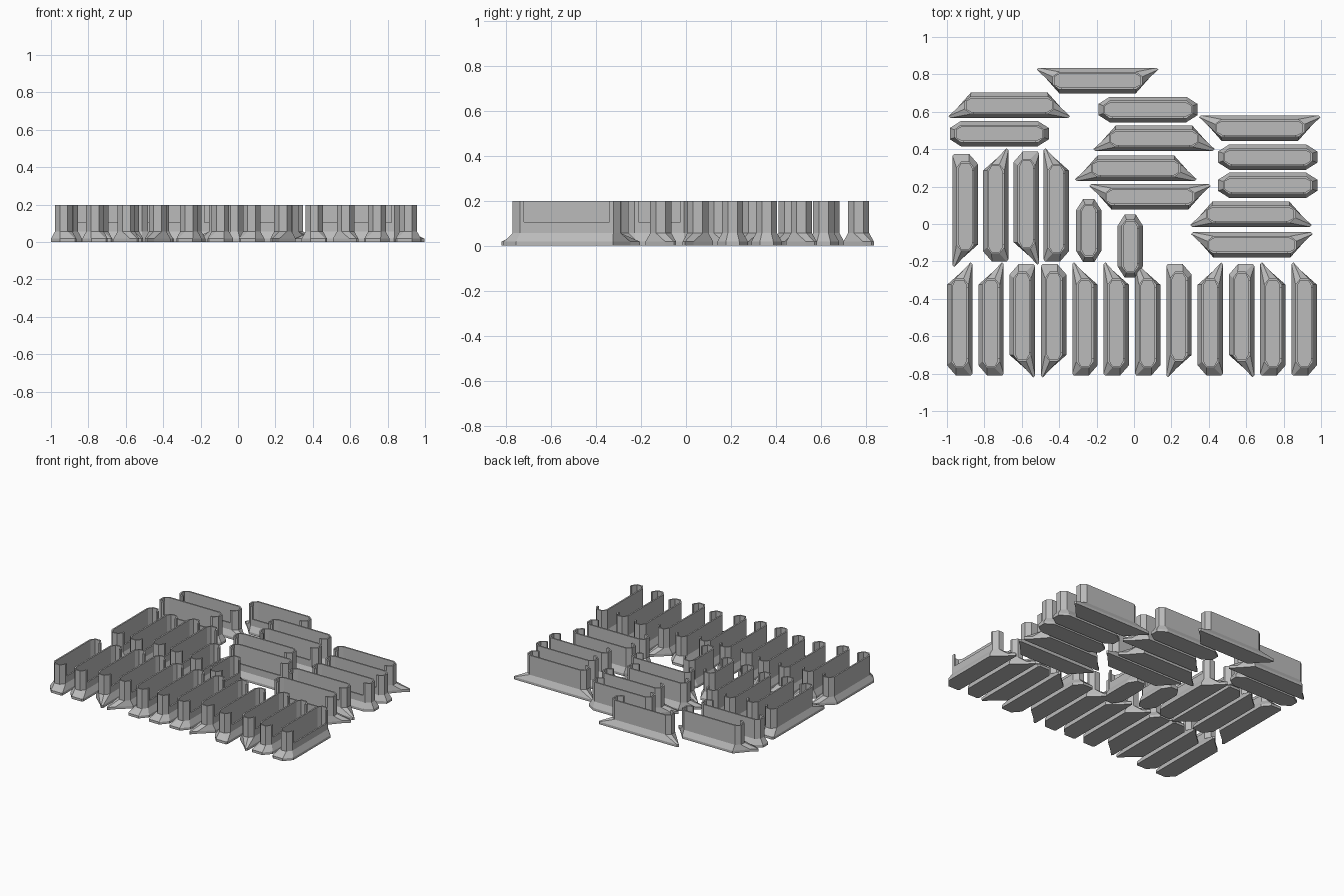
import bpy, bmesh, math

cube = bpy.data.objects.get("Cube")
if cube:
    bpy.data.objects.remove(cube, do_unlink=True)

grey = bpy.data.materials.new("plain_grey")
grey.use_nodes = True
grey.diffuse_color = (0.5, 0.5, 0.5, 1)
grey.node_tree.nodes["Principled BSDF"].inputs["Base Color"].default_value = (0.5, 0.5, 0.5, 1)

TOP, LOW, FLOOR = 0.198, 0.105, 0.03
FOOT = 0.068      # half width of the foot
NOTCH = 0.19      # half length of the lowered long wall

# Foot outlines at one end as (y, x), from the blunt side to the pointed side
ENDS = {
    "hex": [(-FOOT, 0.205), (-0.03, 0.265), (0.03, 0.265), (FOOT, 0.205)],
    "long": [(-FOOT, 0.205), (0.02, 0.283), (0.058, 0.325), (FOOT, 0.315)],
    "short": [(-FOOT, 0.225), (-0.02, 0.28), (0.06, 0.28), (FOOT, 0.27)],
}


def foot_end(kind, side):
    pts = ENDS[kind]
    return pts if side > 0 else [(-y, x) for y, x in reversed(pts)]


def wall_end(inset):
    w, t = 0.047 - inset, 0.24 - inset
    return [(-w, 0.207 - inset * 0.5), (-0.021, t), (0.021, t), (w, 0.207 - inset * 0.5)]


def outline(right, left, shrink):
    """Closed loop: right end, left end, then the notch points on the low side."""
    loop = [(x - shrink, y) for y, x in right]
    loop += [(shrink - x, y) for y, x in reversed(left)]
    n, y = NOTCH - shrink, right[0][0]
    return loop + [(-n, y), (-n, y), (n, y), (n, y)]


def tray_mesh(plus, minus, side, shrink):
    bm = bmesh.new()
    foot = outline(foot_end(plus, side), foot_end(minus, side), shrink)
    outer = outline(wall_end(0), wall_end(0), shrink)
    inner = outline(wall_end(0.011), wall_end(0.011), shrink)
    # The two middle notch points sit at the lower rim
    rim = [TOP] * 9 + [LOW] * 2 + [TOP]

    def ring(pts, z):
        heights = z if isinstance(z, list) else [z] * len(pts)
        return [bm.verts.new((x, y, h)) for (x, y), h in zip(pts, heights)]

    rings = [ring(foot, 0), ring(foot, 0.018), ring(outer, 0.056),
             ring(outer, rim), ring(inner, rim), ring(inner, FLOOR)]
    bm.faces.new(list(reversed(rings[0])))
    bm.faces.new(rings[-1])
    for a, b in zip(rings, rings[1:]):
        for i in range(len(a)):
            j = (i + 1) % len(a)
            bm.faces.new((a[i], a[j], b[j], b[i]))
    bmesh.ops.remove_doubles(bm, verts=bm.verts, dist=0.0001)
    slivers = [f for f in bm.faces if f.calc_area() < 1e-8]
    bmesh.ops.delete(bm, geom=slivers, context="FACES")
    mesh = bpy.data.meshes.new("tray")
    bm.to_mesh(mesh)
    bm.free()
    mesh.materials.append(grey)
    return mesh


cache = {}


def tray(name, x, y, plus, minus, side, upright=False, shrink=0.0):
    key = (plus, minus, side, shrink)
    if key not in cache:
        cache[key] = tray_mesh(*key)
    ob = bpy.data.objects.new(name, cache[key])
    ob.location = (x, y, 0)
    ob.rotation_euler.z = math.pi / 2 if upright else 0
    bpy.context.collection.objects.link(ob)


# Trays lying across: side is the long edge, 0 means pointed at both ends
across = [(-0.195, 0.767, 1), (-0.667, 0.635, -1), (-0.72, 0.483, 0),
          (0.075, 0.612, 0), (0.107, 0.458, -1), (0.01, 0.298, -1),
          (0.085, 0.145, 1), (0.673, 0.513, 1), (0.715, 0.358, 0),
          (0.715, 0.207, 0), (0.625, 0.053, -1), (0.63, -0.112, 1)]
for x, y, s in across:
    kind = "long" if s else "hex"
    tray("across_tray", x, y, kind, kind, s or 1)

# Trays running front to back: side +1 points left of the page, -1 right
upper = [(-0.902, 0.095, 1, False), (-0.74, 0.08, -1, True),
         (-0.575, 0.107, -1, False), (-0.415, 0.08, 1, True)]
lower_sides = [-1, -1, -1, 1, 1, 1, 1, 1, -1, -1, 1, 1]
flipped = (2, 3, 7, 9)
lower = [(-0.932 + i * 0.1675, -0.495 if i in flipped else -0.53, s, i not in flipped)
         for i, s in enumerate(lower_sides)]
for x, y, s, long_back in upper + lower:
    ends = ("long", "short") if long_back else ("short", "long")
    tray("lengthwise_tray", x, y, *ends, s, upright=True)

# Two short trays
for x, y in [(-0.242, -0.035), (-0.02, -0.118)]:
    tray("short_tray", x, y, "hex", "hex", 1, upright=True, shrink=0.097)
